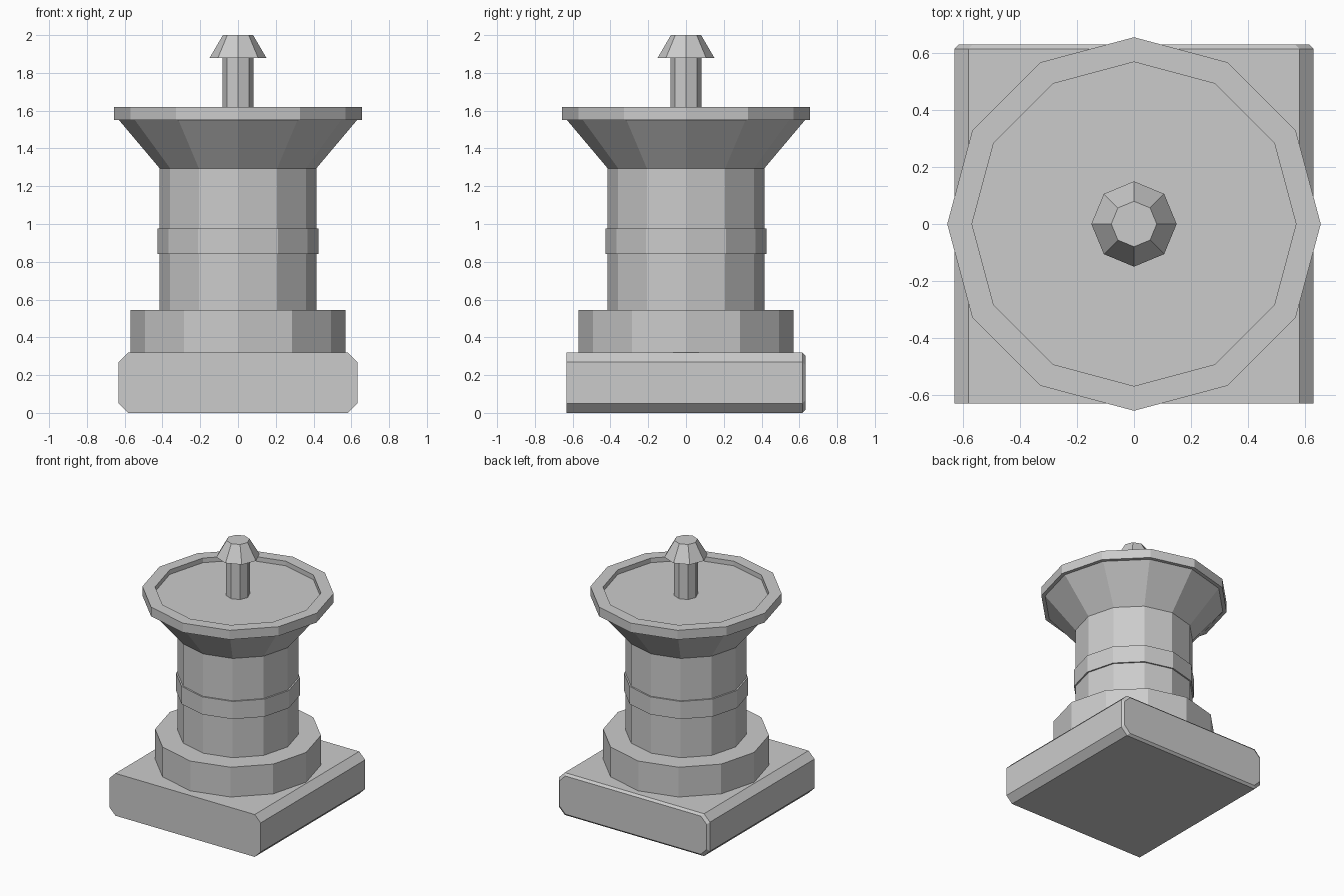
import bpy
from math import cos, sin, pi

if "Cube" in bpy.data.objects:
    bpy.data.objects.remove(bpy.data.objects["Cube"])


def make_object(name, verts, faces):
    mesh = bpy.data.meshes.new(name)
    mesh.from_pydata(verts, [], faces)
    mesh.update()
    obj = bpy.data.objects.new(name, mesh)
    bpy.context.collection.objects.link(obj)
    return obj


def loft(name, rings):
    """Join equal-sized rings of points with quads and cap both ends."""
    n = len(rings[0])
    faces = [tuple(reversed(range(n)))]
    for r in range(len(rings) - 1):
        a, b = r * n, (r + 1) * n
        faces += [(a + i, a + (i + 1) % n, b + (i + 1) % n, b + i) for i in range(n)]
    faces.append(tuple(range((len(rings) - 1) * n, len(rings) * n)))
    return make_object(name, [p for ring in rings for p in ring], faces)


def turned(name, sides, profile):
    """Faceted lathe part from (radius, z) pairs, first corner on +x."""
    angles = [2 * pi * i / sides for i in range(sides)]
    return loft(name, [[(r * cos(a), r * sin(a), z) for a in angles] for r, z in profile])


def base_ring(y, inset):
    """Chamfered rectangle in the xz plane, ordered for lofting toward +y."""
    w, h, c, mid = 0.632 - inset, 0.16 - inset, 0.05, 0.16
    pts = [(w, h - c), (w - c, h), (-w + c, h), (-w, h - c),
           (-w, -h + c), (-w + c, -h), (w - c, -h), (w, -h + c)]
    return [(x, y, mid + z) for x, z in reversed(pts)][::-1]


# Square base: long side chamfers, small bevel round the back face only
base = loft("base", [base_ring(0.632, 0.016), base_ring(0.616, 0), base_ring(-0.632, 0)])
base.data.flip_normals()
# Orient outward whichever way the rings run
import bmesh
bm = bmesh.new()
bm.from_mesh(base.data)
bmesh.ops.recalc_face_normals(bm, faces=bm.faces)
bm.to_mesh(base.data)
bm.free()

# Plinth, column and middle band
turned("plinth", 12, [(0.57, 0.315), (0.57, 0.545)])
turned("column", 12, [(0.415, 0.54), (0.415, 1.295)])
turned("column_band", 12, [(0.426, 0.842), (0.426, 0.975)])

# Flared bowl with overhanging rim and shallow recessed top
turned("bowl", 12, [(0.415, 1.295), (0.63, 1.55), (0.657, 1.55), (0.657, 1.62),
                    (0.57, 1.62), (0.57, 1.585)])

# Finial: octagonal pin and tapered cap
turned("finial_pin", 8, [(0.082, 1.58), (0.082, 1.885)])
turned("finial_cap", 8, [(0.15, 1.88), (0.08, 2.0)])
